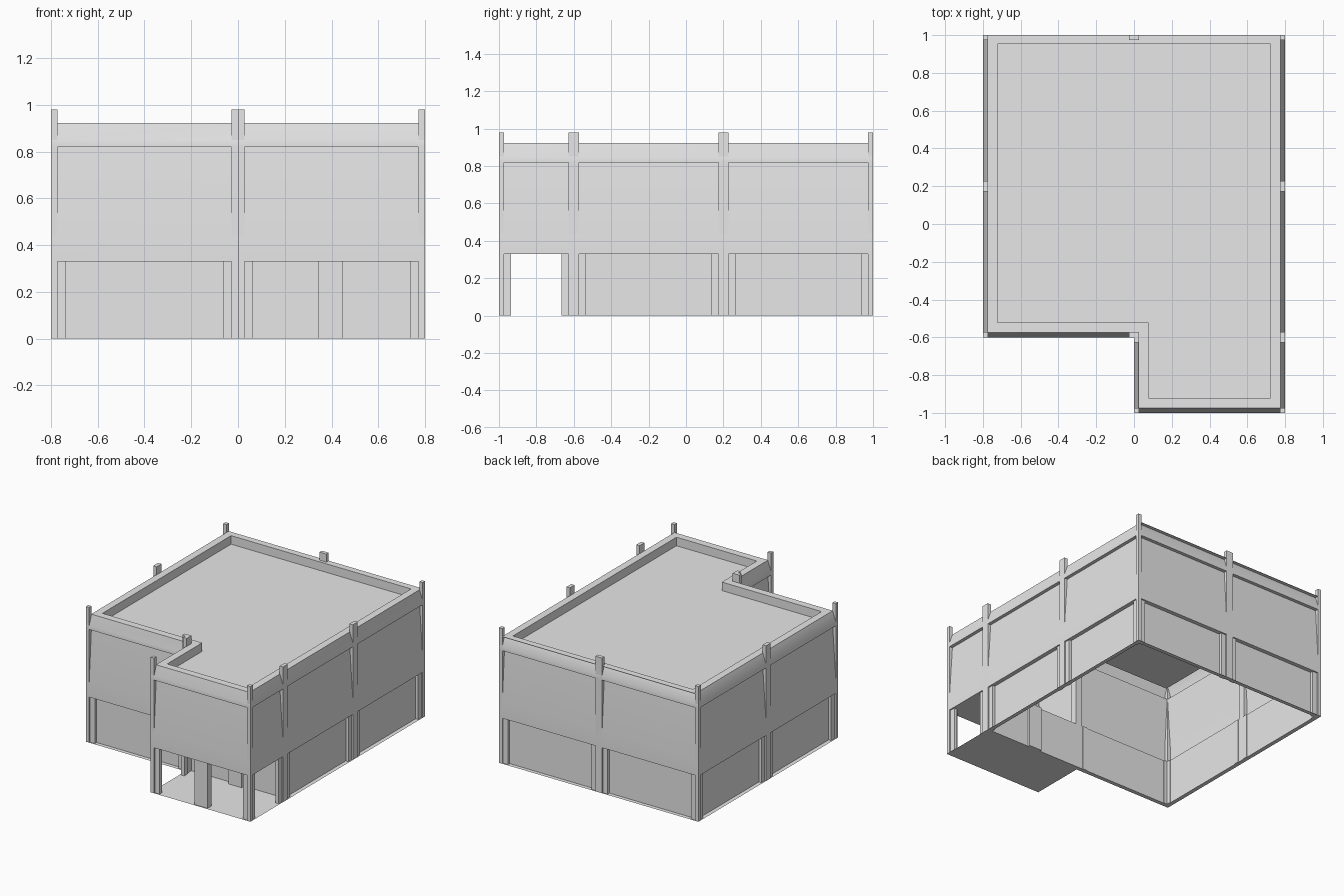
import bpy
import bmesh
import math
from mathutils import Vector

if "Cube" in bpy.data.objects:
    bpy.data.objects.remove(bpy.data.objects["Cube"], do_unlink=True)

grey = bpy.data.materials.new("plain grey")
grey.use_nodes = True
grey.diffuse_color = (0.8, 0.8, 0.8, 1)
grey.node_tree.nodes["Principled BSDF"].inputs["Base Color"].default_value = (0.8, 0.8, 0.8, 1)

# Counter-clockwise outlines
FOOTPRINT = [(-0.8, -0.6), (0, -0.6), (0, -1), (0.8, -1), (0.8, 1), (-0.8, 1)]
MAIN = [(-0.8, -0.6), (0.8, -0.6), (0.8, 1), (-0.8, 1)]
STOREY, TOP, COL = 0.33, 0.98, 0.027


def finish(name, bm):
    mesh = bpy.data.meshes.new(name)
    bm.to_mesh(mesh)
    bm.free()
    mesh.materials.append(grey)
    obj = bpy.data.objects.new(name, mesh)
    bpy.context.collection.objects.link(obj)
    return obj


def inward(outline, i):
    a, b = Vector(outline[i]), Vector(outline[(i + 1) % len(outline)])
    d = (b - a).normalized()
    return a, d, Vector((-d.y, d.x))


def sweep(name, outline, profile, cap=False):
    """Run an (inset, back inset, height) profile round an outline with mitred corners."""
    bm = bmesh.new()
    n = len(outline)
    rings = []
    for inset, back, z in profile:
        ring = []
        for i in range(n):
            p = Vector(outline[i])
            for k in (i - 1, i):
                normal = inward(outline, k % n)[2]
                p = p + normal * (back if normal.y < -0.5 else inset)
            ring.append(bm.verts.new((p.x, p.y, z)))
        rings.append(ring)
    for lo, hi in zip(rings, rings[1:]):
        for i in range(n):
            j = (i + 1) % n
            bm.faces.new((lo[i], lo[j], hi[j], hi[i]))
    if cap:
        bm.faces.new(rings[-1])
    bmesh.ops.remove_doubles(bm, verts=bm.verts, dist=0.0001)
    return finish(name, bm)


def box(name, x0, x1, y0, y1, z0, z1):
    bm = bmesh.new()
    bmesh.ops.create_cube(bm, size=1)
    lo = Vector((min(x0, x1), min(y0, y1), z0))
    hi = Vector((max(x0, x1), max(y0, y1), z1))
    for v in bm.verts:
        v.co = Vector([lo[k] + (v.co[k] + 0.5) * (hi[k] - lo[k]) for k in range(3)])
    return finish(name, bm)


def edge_box(name, edge, s0, s1, d0, d1, z1):
    """Box placed along one footprint edge, between two depths."""
    a, d, n = inward(FOOTPRINT, edge)
    p, q = a + d * s0 + n * d0, a + d * s1 + n * d1
    return box(name, p.x, q.x, p.y, q.y, 0, z1)


def sheet(name, x0, x1, y0, y1, z, up):
    bm = bmesh.new()
    corners = [(x0, y0), (x1, y0), (x1, y1), (x0, y1)]
    if not up:
        corners.reverse()
    bm.faces.new([bm.verts.new((x, y, z)) for x, y in corners])
    return finish(name, bm)


# Recessed ground floor walls with the ledge below and soffit above
sweep("ground_floor_walls", MAIN,
      [(0, 0, 0), (0.03, 0.03, 0), (0.03, 0.03, STOREY), (0, 0, STOREY)])

# Upper walls lean in between the columns
walls = sweep("upper_walls", FOOTPRINT,
              [(0, 0, STOREY), (0, 0, 0.44), (0.025, 0.025, 0.82), (0, 0, 0.82)])

# Parapet leans in, with the back coping overhanging, and the roof deck inside
parapet = sweep("parapet_and_roof", FOOTPRINT,
                [(0, 0, 0.82), (0, 0, 0.85), (0.025, 0.025, 0.92), (0.025, 0, 0.92),
                 (0.025, 0, 0.922), (0.078, 0.048, 0.922), (0.078, 0.048, 0.86)], cap=True)

for obj in (walls, parapet):
    bpy.ops.object.select_all(action="DESELECT")
    obj.select_set(True)
    bpy.context.view_layer.objects.active = obj
    bpy.ops.object.shade_smooth_by_angle(angle=math.radians(30))

# Open porch floor and soffit
sheet("porch_floor", 0, 0.8, -1, -0.6, 0, True)
sheet("porch_soffit", 0, 0.8, -1, -0.6, STOREY, False)


# Columns at the corners and bay centres, with jambs on the ground floor
def end(length):
    return (length - COL, length)


def mid(s):
    return (s - COL, s + COL)


START = (0, COL)
BAYS = [
    [START, mid(0.8)],
    [START, end(0.4)],
    [START, end(0.8)],
    [START, mid(0.4), mid(1.2), end(2)],
    [START, mid(0.8), end(1.6)],
    [START, mid(0.8), end(1.6)],
]
for edge, spans in enumerate(BAYS):
    for s0, s1 in spans:
        if s0 > 0 or edge == 1:
            edge_box("column", edge, s0, s1, 0, COL, TOP)
    for left, right in zip(spans, spans[1:]):
        edge_box("jamb", edge, left[1], left[1] + 0.038, 0.01, 0.035, STOREY)
        edge_box("jamb", edge, right[0] - 0.038, right[0], 0.01, 0.035, STOREY)

# Porch posts, front and back
for name, y in (("porch_front_post", -0.99), ("porch_back_post", -0.6)):
    box(name, 0.345, 0.45, y, y + 0.045, 0, STOREY)
